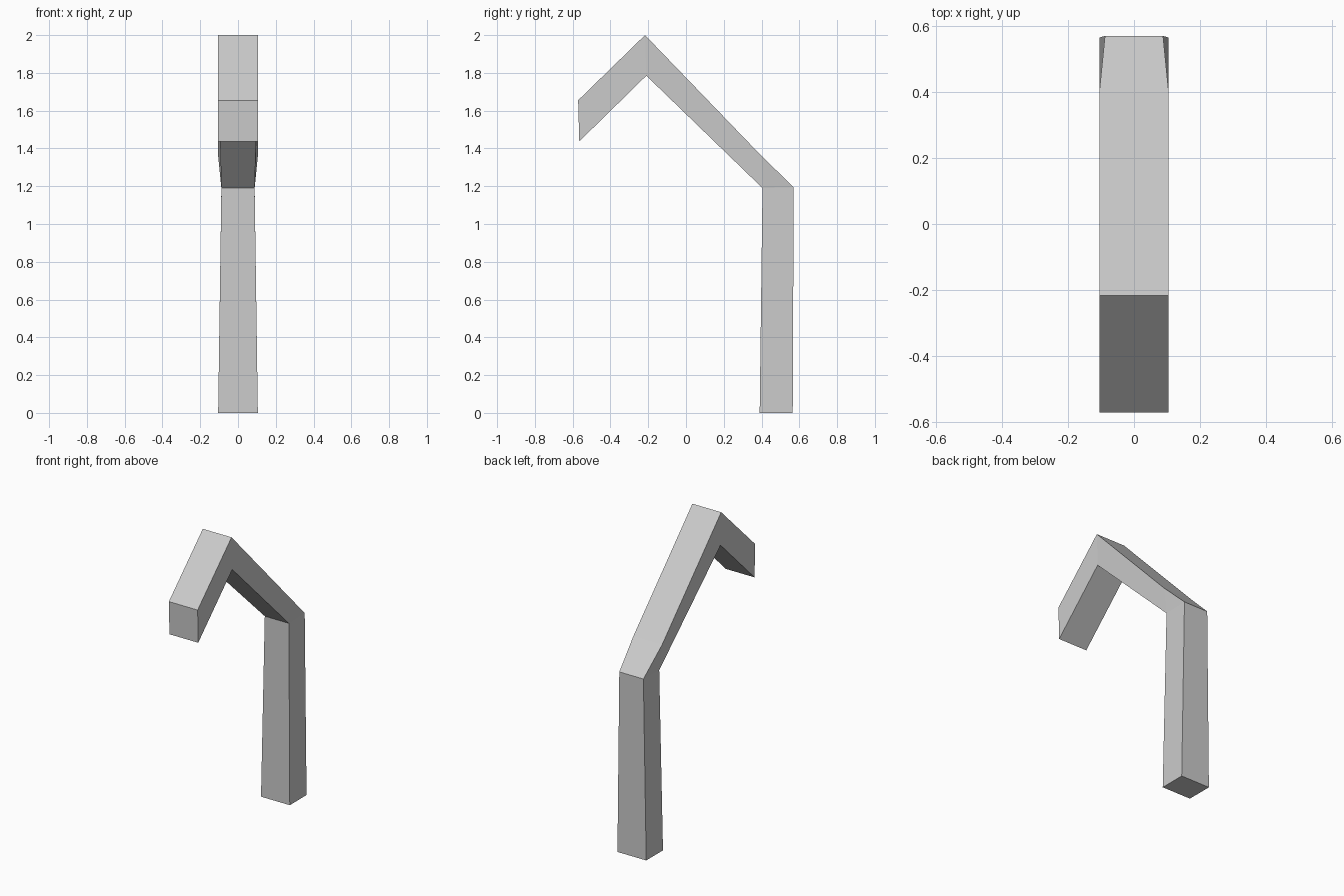
import bpy
import bmesh

cube = bpy.data.objects.get("Cube")
if cube:
    bpy.data.objects.remove(cube, do_unlink=True)

# Plain grey material
grey = bpy.data.materials.new("light_grey")
grey.use_nodes = True
colour = (0.6, 0.6, 0.6, 1)
grey.diffuse_color = colour
grey.node_tree.nodes["Principled BSDF"].inputs["Base Color"].default_value = colour

# Sections from foot to tip: outer (y, z), outer half width, inner (y, z), inner half width
WIDE, NARROW = 0.105, 0.088
sections = [
    ((0.565, 0), WIDE, (0.39, 0), WIDE),
    ((0.57, 1.195), NARROW, (0.405, 1.19), NARROW),
    ((0.40, 1.36), WIDE, (0.405, 1.19), NARROW),
    ((-0.217, 2.0), WIDE, (-0.21, 1.785), WIDE),
    ((-0.571, 1.655), WIDE, (-0.565, 1.437), WIDE),
]

# Loft the bent post through its sections
bm = bmesh.new()
rings = []
for outer, ow, inner, iw in sections:
    points = [(-ow, *outer), (ow, *outer), (iw, *inner), (-iw, *inner)]
    rings.append([bm.verts.new(p) for p in points])
for a, b in zip(rings, rings[1:]):
    for i in range(4):
        j = (i + 1) % 4
        bm.faces.new((a[i], a[j], b[j], b[i]))
bm.faces.new(rings[0])
bm.faces.new(rings[-1])

# The two elbow sections share their inner edge
bmesh.ops.remove_doubles(bm, verts=bm.verts, dist=0.0005)
bmesh.ops.recalc_face_normals(bm, faces=bm.faces)

mesh = bpy.data.meshes.new("bent_post")
bm.to_mesh(mesh)
bm.free()
mesh.materials.append(grey)
post = bpy.data.objects.new("bent_post", mesh)
bpy.context.scene.collection.objects.link(post)
